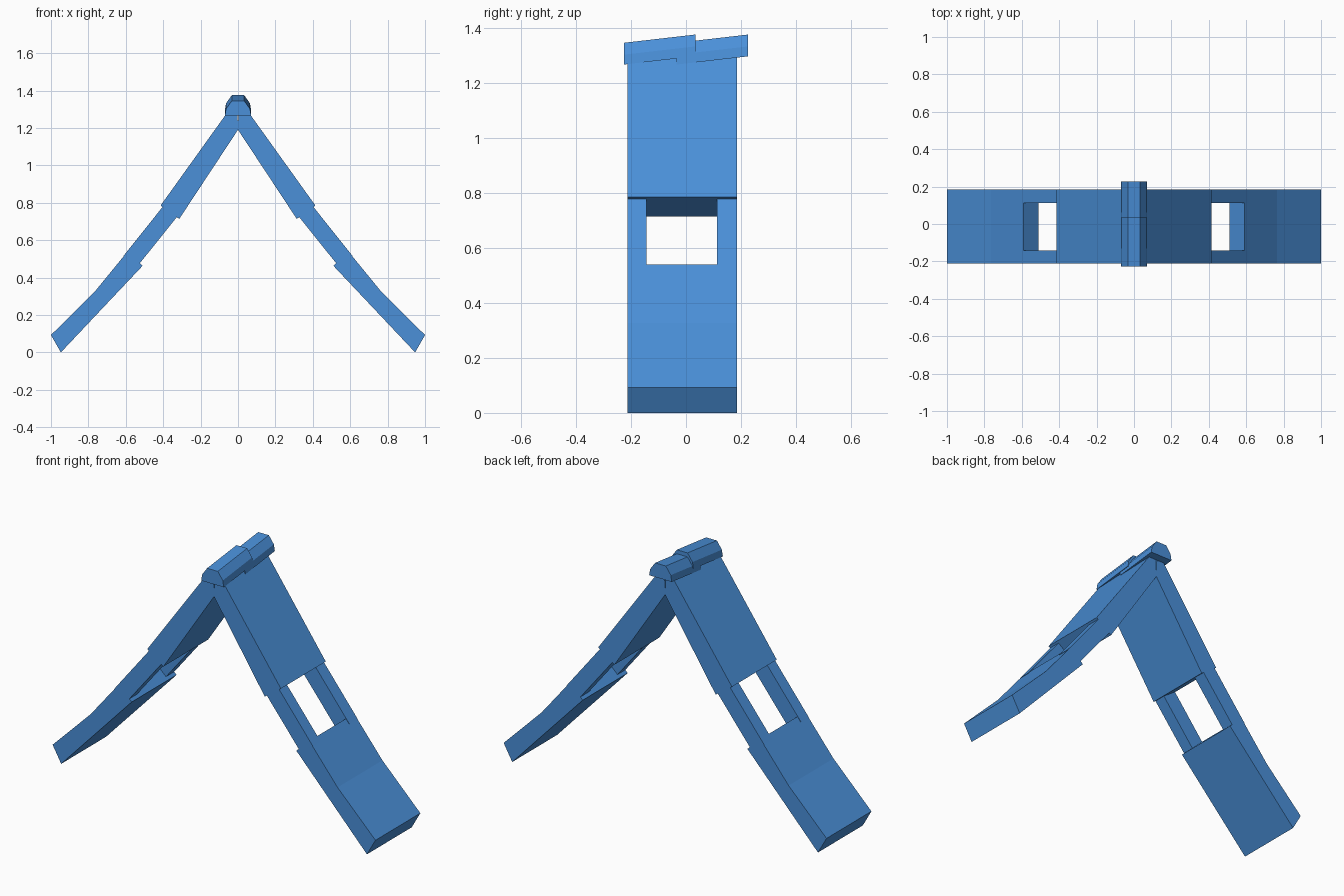
import bpy
import bmesh

cube = bpy.data.objects.get("Cube")
if cube:
    bpy.data.objects.remove(cube, do_unlink=True)

blue = bpy.data.materials.new("roof_blue")
blue.use_nodes = True
blue.diffuse_color = (0.069, 0.279, 0.694, 1)
blue.node_tree.nodes["Principled BSDF"].inputs["Base Color"].default_value = blue.diffuse_color


def prism(name, profile, y0, y1, rise=0.0, side=1):
    """Extrude an x-z profile along y, lifting the far end by rise."""
    bm = bmesh.new()
    near = [bm.verts.new((side * x, y0, z)) for x, z in profile]
    far = [bm.verts.new((side * x, y1, z + rise)) for x, z in profile]
    bm.faces.new(near)
    bm.faces.new(far[::-1])
    n = len(profile)
    for i in range(n):
        j = (i + 1) % n
        bm.faces.new((near[i], far[i], far[j], near[j]))
    bmesh.ops.recalc_face_normals(bm, faces=bm.faces)
    mesh = bpy.data.meshes.new(name)
    bm.to_mesh(mesh)
    bm.free()
    mesh.materials.append(blue)
    obj = bpy.data.objects.new(name, mesh)
    bpy.context.collection.objects.link(obj)
    return obj


FRONT, BACK = -0.212, 0.185
HOLE_FRONT, HOLE_BACK = -0.143, 0.112

upper = [(0, 1.19), (0.003, 1.3), (0.045, 1.3), (0.414, 0.785), (0.314, 0.714)]
rail = [(0.355, 0.815), (0.403, 0.778), (0.612, 0.516), (0.527, 0.474),
        (0.328, 0.722), (0.315, 0.75)]
lower = [(0.59, 0.54), (0.765, 0.326), (1.0, 0.093), (0.947, 0), (0.51, 0.463)]

# Two sloping roof sides, each with a window opening between two rails
for word, side in (("left", 1), ("right", -1)):
    prism(word + "_upper_panel", upper, FRONT, BACK, side=side)
    prism(word + "_lower_panel", lower, FRONT, BACK, side=side)
    prism(word + "_front_rail", rail, FRONT, HOLE_FRONT, side=side)
    prism(word + "_back_rail", rail, HOLE_BACK, BACK, side=side)

# Overlapping tilted ridge tiles
half = [(0.07, 0), (0.064, 0.036), (0.033, 0.079)]
tile = half + [(-x, z) for x, z in reversed(half)]
for word, y0, y1 in (("front", -0.226, 0.034), ("back", -0.034, 0.226)):
    prism(word + "_ridge_tile", [(x, z + 1.266) for x, z in tile], y0, y1, rise=0.03)
